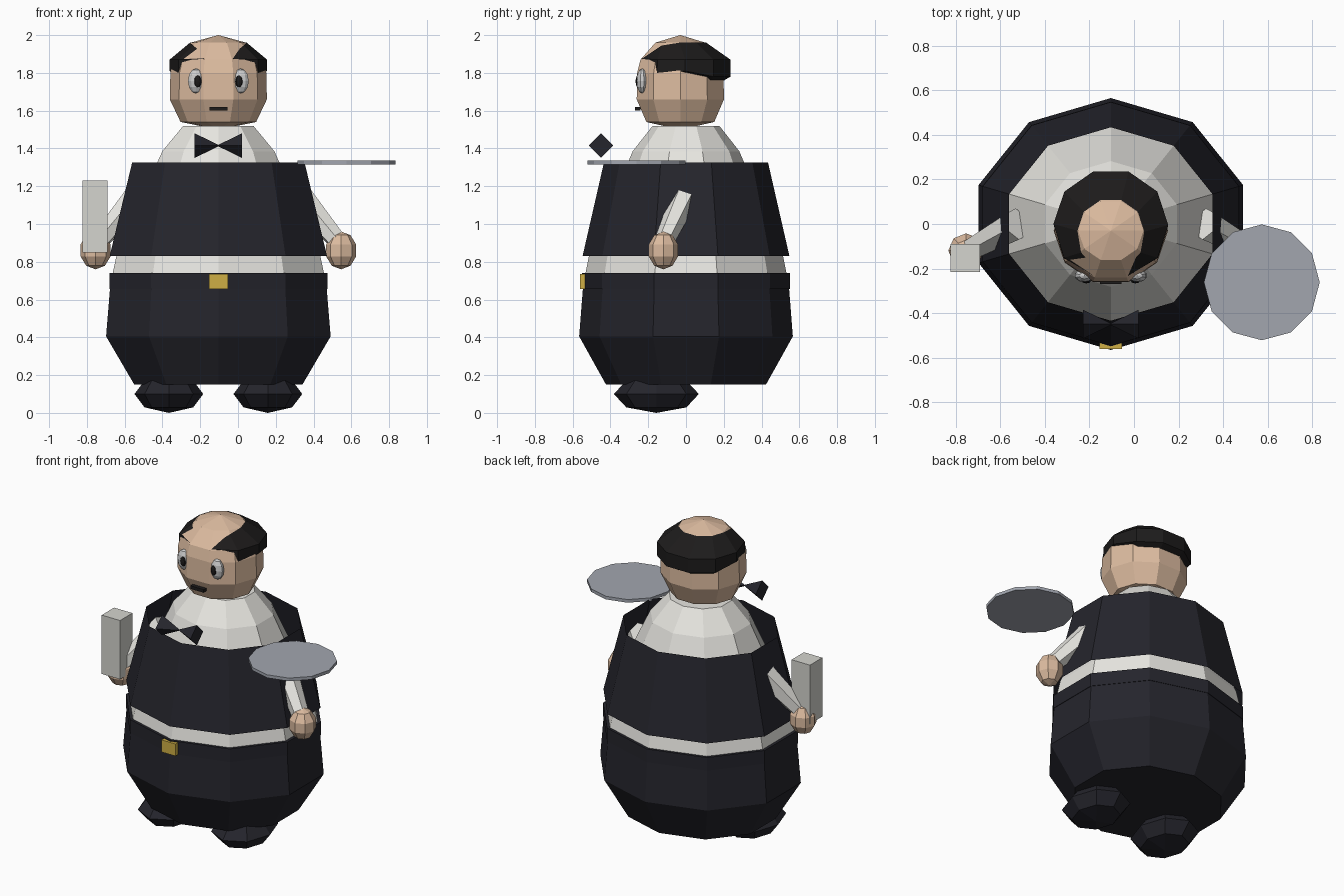
import bpy, bmesh
from math import sin, cos, pi, radians
from mathutils import Vector

if "Cube" in bpy.data.objects:
    bpy.data.objects.remove(bpy.data.objects["Cube"])

CX = -0.104  # the figure's own centre line


def mat(name, r, g, b):
    m = bpy.data.materials.new(name)
    m.diffuse_color = (r, g, b, 1)
    m.use_nodes = True
    m.node_tree.nodes["Principled BSDF"].inputs["Base Color"].default_value = m.diffuse_color
    return m


BLACK = mat("black_cloth", 0.018, 0.018, 0.025)
HAIR = mat("hair_black", 0.012, 0.011, 0.011)
WHITE = mat("white_cloth", 0.8, 0.79, 0.75)
LINEN = mat("linen", 0.66, 0.66, 0.62)
SKIN = mat("skin", 0.72, 0.5, 0.35)
GOLD = mat("gold", 0.62, 0.43, 0.06)
STEEL = mat("steel", 0.36, 0.38, 0.43)
EYE = mat("eye_white", 0.75, 0.75, 0.75)


def finish(name, bm, m):
    bmesh.ops.recalc_face_normals(bm, faces=bm.faces)
    me = bpy.data.meshes.new(name)
    bm.to_mesh(me)
    bm.free()
    me.materials.append(m)
    ob = bpy.data.objects.new(name, me)
    bpy.context.collection.objects.link(ob)
    return ob


def rings(name, rows, m, cap_top=True, cap_bottom=True):
    """Skin a list of closed rows of points, lowest first."""
    bm = bmesh.new()
    vs = [[bm.verts.new(p) for p in row] for row in rows]
    n = len(vs[0])
    for a, b in zip(vs, vs[1:]):
        for i in range(n):
            j = (i + 1) % n
            bm.faces.new((a[i], a[j], b[j], b[i]))
    if cap_bottom:
        bm.faces.new(vs[0])
    if cap_top:
        bm.faces.new(vs[-1])
    return finish(name, bm, m)


def lathe(name, profile, m, cy=0, ratio=0.905, phase=90, n=10, **caps):
    rows = [[(CX + r * cos(radians(phase) + 2 * pi * i / n),
              cy + r * ratio * sin(radians(phase) + 2 * pi * i / n), z)
             for i in range(n)] for r, z in profile]
    return rings(name, rows, m, **caps)


def ball(name, loc, size, m, seg=8, rng=4):
    bm = bmesh.new()
    bmesh.ops.create_uvsphere(bm, u_segments=seg, v_segments=rng, radius=1)
    bmesh.ops.scale(bm, vec=size, verts=bm.verts)
    bmesh.ops.translate(bm, vec=loc, verts=bm.verts)
    return finish(name, bm, m)


def box(name, lo, hi, m):
    lo, hi = Vector(lo), Vector(hi)
    bm = bmesh.new()
    bmesh.ops.create_cube(bm, size=1)
    bmesh.ops.scale(bm, vec=hi - lo, verts=bm.verts)
    bmesh.ops.translate(bm, vec=(lo + hi) / 2, verts=bm.verts)
    return finish(name, bm, m)


def rod(name, a, b, ra, rb, m, n=8):
    """Cylinder or cone from point a to point b."""
    a, b = Vector(a), Vector(b)
    bm = bmesh.new()
    bmesh.ops.create_cone(bm, cap_ends=True, segments=n, radius1=ra,
                          radius2=rb, depth=(b - a).length)
    q = (b - a).to_track_quat('Z', 'Y').to_matrix()
    bmesh.ops.rotate(bm, matrix=q, verts=bm.verts)
    bmesh.ops.translate(bm, vec=(a + b) / 2, verts=bm.verts)
    return finish(name, bm, m)


# Body: trousers, belt, shirt and the open jacket shell
lathe("trousers", [(0.468, 0.15), (0.625, 0.405), (0.603, 0.66)], BLACK)
lathe("belt", [(0.607, 0.655), (0.607, 0.74)], BLACK)
lathe("shirt", [(0.597, 0.70), (0.563, 0.85), (0.312, 1.385), (0.195, 1.52)], WHITE)
lathe("jacket", [(0.605, 0.83), (0.48, 1.325)], BLACK, cap_top=False, cap_bottom=False)
box("belt_buckle", (CX - 0.05, -0.562, 0.657), (CX + 0.05, -0.53, 0.735), GOLD)

# Head with a flat facet to the front
lathe("head", [(0.001, 1.5), (0.2, 1.54), (0.257, 1.66), (0.254, 1.80),
               (0.235, 1.87), (0.147, 1.96), (0.001, 2.0)],
      SKIN, cy=-0.03, ratio=0.945, phase=0)

# Hair: a ring that is tall at the back and a thin band in front
rows = [[], [], [], []]
for i in range(10):
    c, s = cos(2 * pi * i / 10), sin(2 * pi * i / 10)
    if s < -0.9:
        prof = [(0.235, 1.84), (0.252, 1.84), (0.25, 1.875), (0.215, 1.89)]
    elif s < -0.1:
        prof = [(0.24, 1.79), (0.262, 1.79), (0.26, 1.87), (0.165, 1.945)]
    else:
        zb = 1.79 if s < 0.3 else 1.76
        prof = [(0.22, zb), (0.258, zb + 0.02), (0.258, 1.87), (0.15, 1.96)]
    for row, (r, z) in zip(rows, prof):
        row.append((CX + r * c, (0 if s > 0 else -0.005) + r * 0.96 * s
                    - (0.03 if r < 0.17 else 0), z))
rings("hair", rows, HAIR, cap_top=False, cap_bottom=False)
box("mouth", (CX - 0.048, -0.27, 1.6), (CX + 0.048, -0.24, 1.62), HAIR)

# Mirrored parts
for side, k in (("left", -1), ("right", 1)):
    ball(side + "_eye", (CX + k * 0.118, -0.232, 1.757), (0.045, 0.03, 0.066), EYE, 10, 6)
    ball(side + "_pupil", (CX + k * 0.11, -0.255, 1.755), (0.021, 0.012, 0.032), HAIR, 8, 6)
    ball(side + "_shoe", (CX + k * 0.262, -0.157, 0.1), (0.182, 0.225, 0.1), BLACK)
    rod(side + "_bow", (CX + k * 0.125, -0.45, 1.415), (CX, -0.45, 1.415),
        0.065, 0.004, BLACK, 4)
    rod(side + "_arm", (CX + k * 0.42, 0.0, 1.16), (CX + k * 0.63, -0.115, 0.91),
        0.075, 0.052, WHITE, 6)
    ball(side + "_hand", (CX + k * 0.65, -0.12, 0.86), (0.084, 0.082, 0.1), SKIN, 8, 5)

# Serving tray and folded napkin
rod("tray", (0.574, -0.262, 1.315), (0.574, -0.262, 1.335), 0.26, 0.26, STEEL, 12)
box("napkin", (-0.823, -0.216, 0.85), (-0.692, -0.09, 1.23), LINEN)
